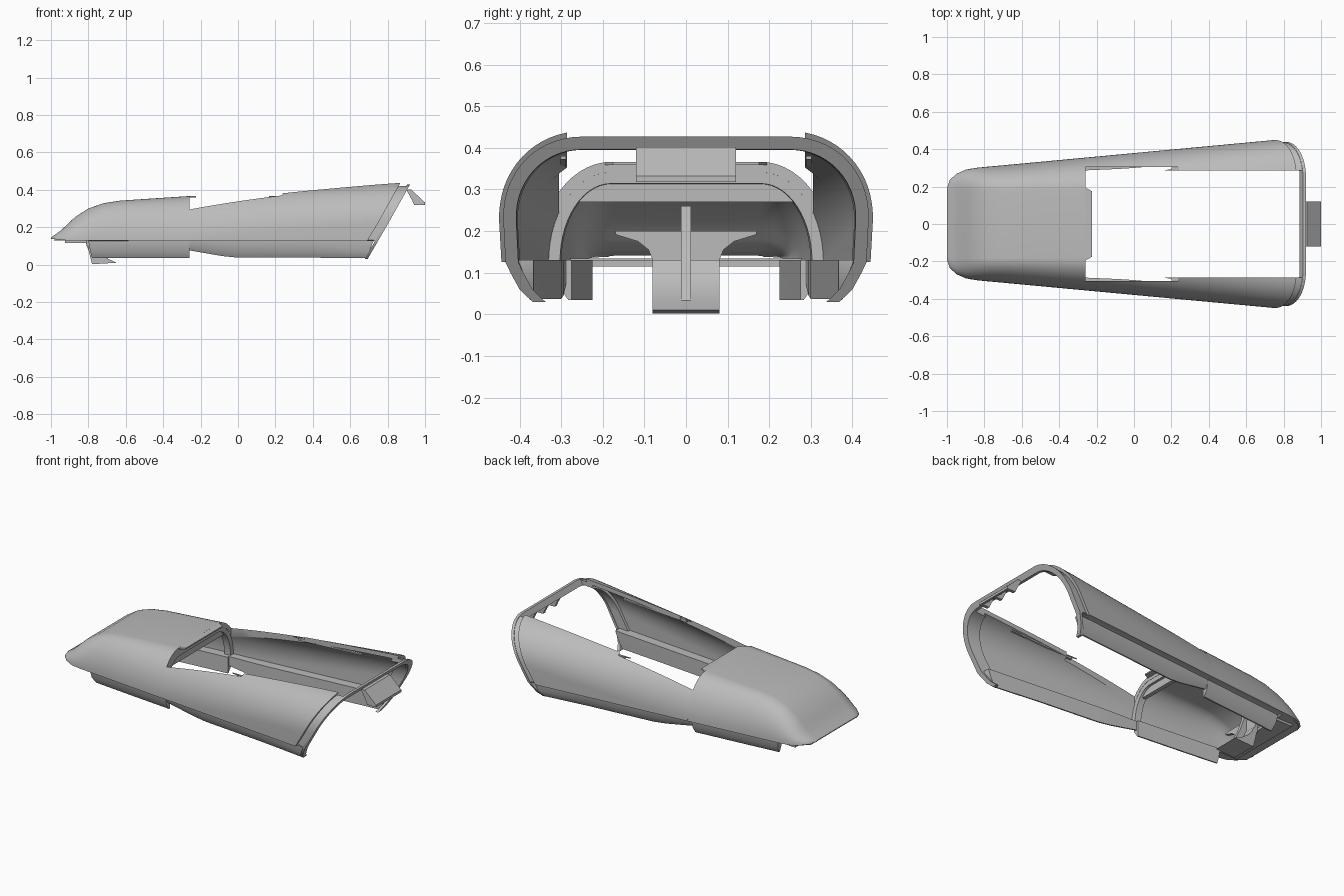
import bpy, bmesh, math

if "Cube" in bpy.data.objects:
    bpy.data.objects.remove(bpy.data.objects["Cube"], do_unlink=True)

grey = bpy.data.materials.new("plain grey")
grey.use_nodes = True
grey.diffuse_color = (0.5, 0.5, 0.5, 1)
grey.node_tree.nodes["Principled BSDF"].inputs["Base Color"].default_value = (0.5, 0.5, 0.5, 1)

TOP = [(-1, .145), (-.95, .18), (-.87, .255), (-.8, .30), (-.72, .328), (-.63, .342), (-.25, .367), (.9, .442)]
WIDE = [(-1, .19), (-.985, .235), (-.95, .268), (-.9, .29), (-.85, .30), (.76, .45), (.95, .466)]
FLAT = [(-1, .18), (-.26, .18), (.8, .25)]
ROUND = [(-.26, .24), (.8, .21)]
BASE = [(-1, .138), (-.9, .128), (.8, .125)]


def interp(keys, x):
    for (a, u), (b, v) in zip(keys, keys[1:]):
        if x <= b:
            return u + (v - u) * max(0, (x - a) / (b - a))
    return keys[-1][1]


def section(x, inset=0, ycut=0, n=14):
    """Half cross-section from the lower edge up to the cut line."""
    base, top = interp(BASE, x), interp(TOP, x)
    inset = min(inset, (top - base) * .6)
    flat = min(interp(FLAT, x), interp(WIDE, x) - .02)
    ry = max(.004, interp(WIDE, x) - flat - inset)
    rz = max(.002, min(top - base, interp(ROUND, x)) - inset)
    zc = top - inset - rz
    last = math.acos(min(1, max(0, (ycut - flat) / ry)))
    pts = [(flat + ry, base)]
    for i in range(n + 1):
        a = last * i / n
        pts.append((flat + ry * math.cos(a), zc + rz * math.sin(a)))
    return pts


def arch(x, inset):
    half = section(x, inset)
    return [(x, y, z) for y, z in half] + [(x, -y, z) for y, z in reversed(half)]


def finish(name, bm):
    bmesh.ops.remove_doubles(bm, verts=bm.verts, dist=.00005)
    bmesh.ops.recalc_face_normals(bm, faces=bm.faces)
    me = bpy.data.meshes.new(name)
    bm.to_mesh(me)
    bm.free()
    ob = bpy.data.objects.new(name, me)
    bpy.context.collection.objects.link(ob)
    me.materials.append(grey)
    bpy.ops.object.select_all(action="DESELECT")
    ob.select_set(True)
    bpy.context.view_layer.objects.active = ob
    bpy.ops.object.shade_smooth_by_angle(angle=math.radians(30))


def shell(name, rings):
    """Loft of (outer, inner) point rows into a closed thick shell."""
    bm = bmesh.new()
    rows = [[bm.verts.new(p) for p in out + inn[::-1]] for out, inn in rings]
    m = len(rows[0])
    for r, s in zip(rows, rows[1:]):
        for j in range(m):
            k = (j + 1) % m
            bm.faces.new((r[j], r[k], s[k], s[j]))
    for r in (rows[0], rows[-1]):
        for j in range(m // 2 - 1):
            bm.faces.new((r[j], r[j + 1], r[m - 2 - j], r[m - 1 - j]))
    finish(name, bm)


def prism(name, outline, lo, hi, place):
    """Extrude a flat outline between lo and hi."""
    bm = bmesh.new()
    a, b = [[bm.verts.new(place(u, v, w)) for u, v in outline] for w in (lo, hi)]
    bm.faces.new(a)
    bm.faces.new(b)
    for j in range(len(a)):
        k = (j + 1) % len(a)
        bm.faces.new((a[j], a[k], b[k], b[j]))
    finish(name, bm)


def side(u, v, w):
    return (u, w, v)


def flat(u, v, w):
    return (u, v, w)


def cross(u, v, w):
    return (w, u, v)


def box(x0, x1, y):
    return [(x0, -y), (x1, -y), (x1, y), (x0, y)]


def rear(z, shift=0):
    """The sloping rear plane."""
    return .87 + shift - .58 * (.435 - z)


# Front hood, with a thin tongue at the middle of its rear edge
xs = [-1, -.985, -.97, -.95, -.925, -.9, -.87, -.835, -.8, -.76, -.72, -.675, -.63, -.5, -.4, -.27, -.26]
shell("front_hood", [(arch(x, 0), arch(x, .025)) for x in xs])
shell("hood_rear_frame", [(arch(x, .006), arch(x, .052)) for x in (-.3, -.261)])
prism("hood_tongue", [(-.26, -.195), (-.225, -.175), (-.225, .175), (-.26, .195)], .359, .3662, flat)

# Bulkhead closing the top of the hood, straight along its lower edge
crown = [(y, z) for x, y, z in arch(-.3, .035) if z > .262]
prism("hood_bulkhead", crown, -.3, -.275, cross)

# Floor closing the underside of the nose
rim = [(x, interp(WIDE, x) - .014) for x in (-.985, -.97, -.95, -.9, -.85, -.82)]
prism("nose_floor", rim + [(x, -y) for x, y in reversed(rim)], .128, .134, flat)
prism("nose_ledge", box(-.925, -.81, .235), .115, .13, flat)


def sloped(t, inset, ycut, x0, x1, shift, s):
    """Row of panel points; rows blend from x0 to x1, or to the rear plane when x1 is None."""
    nominal = x0 + t * ((.8 if x1 is None else x1) - x0)
    row = []
    for j, (y, z) in enumerate(section(nominal, inset, ycut)):
        x = x0 + t * ((rear(z, shift) if x1 is None else x1) - x0)
        y, z = section(x, inset, ycut)[j]
        row.append((x, s * y, z))
    return row


def lip_row(x, drop, s, lean=0):
    """Tucked-in strip below the lower edge, upright on its inner face."""
    w = interp(WIDE, x)
    foot = w - .045 - .027 * (.13 - drop) / .095
    knee = drop + .4 * (.13 - drop)
    out = [(x, s * (w - .012), .131), (x, s * (w - .04), .126), (x - lean * .5, s * (w - .046), knee),
           (x - lean, s * foot, drop)]
    return out, [(px, s * (foot - .008), pz) for px, py, pz in out]


for s, word in ((1, "back"), (-1, "front")):
    # Long side panel behind the hood, cut by the sloping rear plane
    stations = [(i / 6, .305, -.26, .235) for i in range(7)] + [(i / 8, .286, .24, None) for i in range(9)]
    shell(f"{word}_side_panel",
          [[sloped(t, d, ycut, x0, x1, 0, s) for d in (0, .025)] for t, ycut, x0, x1 in stations])
    # Recessed collar between panel and rear hoop
    shell(f"{word}_rear_collar",
          [[sloped(1, d, .286, .22, None, k, s) for d in (.017, .042)] for k in (-.03, .052)])
    # Lower lips
    shell(f"{word}_hood_lip", [lip_row(x, .034, s, ln) for x, ln in ((-.8, -.02), (-.5, 0), (-.26, 0))])
    shell(f"{word}_panel_lip", [lip_row(x, z, s, ln) for x, z, ln in
                                ((-.26, .076, 0), (-.18, .062, 0), (-.08, .045, 0), (0, .037, 0),
                                 (.4, .037, 0), (.725, .034, .045))])
    # Pointed tongue beside the opening
    prism(f"{word}_edge_tongue", [(.165, s * .287), (.25, s * .305), (.25, s * .286)], .362, .368, flat)
    # Slender rail under the top edge
    prism(f"{word}_inner_rail", [(.2, .35), (.62, .372), (.62, .38), (.2, .36)], s * .288, s * .302, side)


# Rear hoop following the sloping plane, with curved legs reaching down
def hoop_row(shift, inset):
    legs = [(rear(z, shift), y - inset, z) for y, z in ((.384, .03), (.415, .06), (.437, .1))]
    half = legs + sloped(1, inset, 0, .22, None, shift, 1)
    return half + [(x, -y, z) for x, y, z in reversed(half)]


shell("rear_hoop", [(hoop_row(d, .015), hoop_row(d, .046)) for d in (.042, .058)])

# Rear latch plate with three ribs underneath
prism("latch_plate", [(.905, .402), (.925, .402), (1, .332), (1, .318), (.985, .32), (.905, .388)], -.12, .12, side)
for i, y in enumerate((-.11, 0, .11)):
    prism(f"latch_rib_{i + 1}", [(.9, .4), (.915, .398), (.99, .325), (.99, .318), (.942, .318), (.93, .345)],
          y - .01, y + .01, side)

# Hook under the nose and its flared bracket
prism("nose_hook", [(-.805, .125), (-.8, .08), (-.78, .002), (-.65, .01), (-.7, .034), (-.745, .065),
                    (-.77, .095), (-.785, .13)], -.08, .08, side)
flare = [(.08, .1), (.08, .13), (.09, .155), (.115, .175), (.17, .192), (.17, .2)]
prism("bracket_flare", flare + [(-y, z) for y, z in reversed(flare)], -.81, -.79, cross)
prism("bracket_rib", [(-.83, .26), (-.81, .1), (-.77, .015), (-.69, .015), (-.745, .13), (-.77, .2), (-.78, .26)],
      -.012, .012, side)
